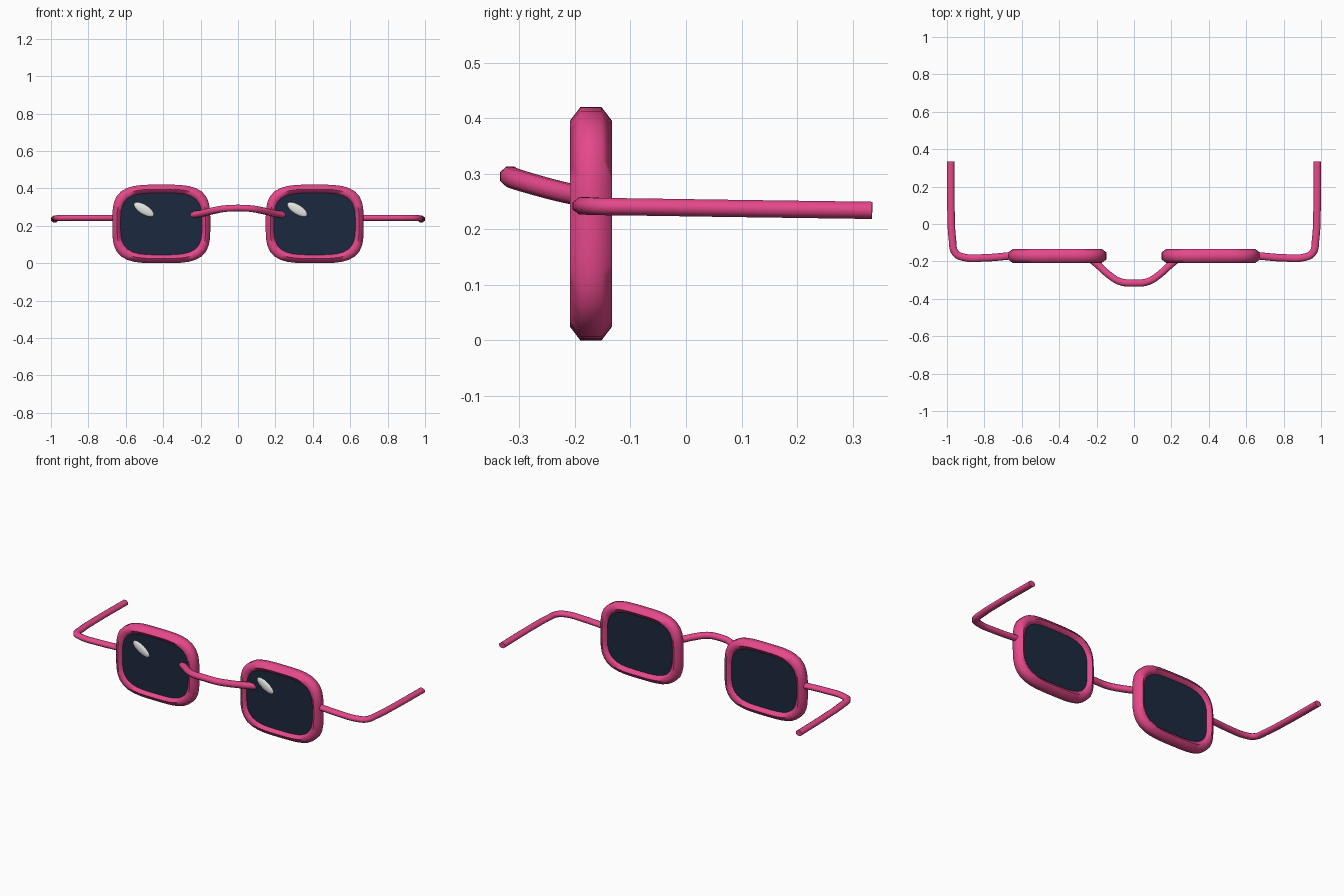
import bpy, bmesh, math

cube = bpy.data.objects.get("Cube")
if cube:
    bpy.data.objects.remove(cube, do_unlink=True)


def material(name, color):
    m = bpy.data.materials.new(name)
    m.use_nodes = True
    m.diffuse_color = (*color, 1)
    m.node_tree.nodes["Principled BSDF"].inputs["Base Color"].default_value = (*color, 1)
    return m


PINK = material("pink plastic", (0.78, 0.065, 0.255))
DARK = material("dark lens", (0.012, 0.022, 0.05))
WHITE = material("white glint", (0.88, 0.88, 0.86))

CENTRE_X, CENTRE_Y, CENTRE_Z = 0.41, -0.171, 0.21
HALF_W, HALF_H = 0.262, 0.21
STEPS = 48


def outline(inset):
    """Rounded-square loop, as (x, z) pairs, set in from the outer edge."""
    pts = []
    for i in range(STEPS):
        a = 2 * math.pi * i / STEPS
        c, s = math.cos(a), math.sin(a)
        r = (abs(c) ** 3.6 + abs(s) ** 3.6) ** (-1 / 3.6)
        pts.append(((HALF_W - inset) * c * r, (HALF_H - inset) * s * r))
    return pts


def loft(name, loops, mat, side, closed):
    """Join (inset, y) loops into a ring, or a capped slab if not closed."""
    bm = bmesh.new()
    rows = [[bm.verts.new((x, y, z)) for x, z in outline(inset)] for inset, y in loops]
    pairs = list(zip(rows, rows[1:]))
    if closed:
        pairs.append((rows[-1], rows[0]))
    else:
        bm.faces.new(rows[0])
        bm.faces.new(rows[-1])
    for p, q in pairs:
        for i in range(STEPS):
            j = (i + 1) % STEPS
            bm.faces.new((p[i], p[j], q[j], q[i]))
    bmesh.ops.recalc_face_normals(bm, faces=bm.faces)
    return finish(name, bm, mat, (side * CENTRE_X, CENTRE_Y, CENTRE_Z))


def finish(name, bm, mat, location):
    mesh = bpy.data.meshes.new(name)
    bm.to_mesh(mesh)
    bm.free()
    obj = bpy.data.objects.new(name, mesh)
    bpy.context.collection.objects.link(obj)
    mesh.materials.append(mat)
    obj.location = location
    select(obj)
    bpy.ops.object.shade_smooth_by_angle(angle=math.radians(70))
    return obj


def select(obj):
    bpy.ops.object.select_all(action="DESELECT")
    obj.select_set(True)
    bpy.context.view_layer.objects.active = obj


def wire(name, points, half_w, half_h):
    """Capped rod with a chamfered square section along a smooth path."""
    # Section profile
    shape = bpy.data.curves.new(name + "_section", "CURVE")
    loop = shape.splines.new("POLY")
    loop.points.add(7)
    loop.use_cyclic_u = True
    for k, p in enumerate(loop.points):
        a = math.pi / 8 + k * math.pi / 4
        stretch = 1 / math.cos(math.pi / 8)
        p.co = (half_w * stretch * math.cos(a), half_h * stretch * math.sin(a), 0, 1)
    helper = bpy.data.objects.new(name + "_section", shape)
    helper.hide_render = True
    bpy.context.collection.objects.link(helper)

    # Path
    curve = bpy.data.curves.new(name, "CURVE")
    curve.dimensions = "3D"
    curve.twist_mode = "Z_UP"
    curve.bevel_mode = "OBJECT"
    curve.bevel_object = helper
    curve.use_fill_caps = True
    curve.resolution_u = 5
    spline = curve.splines.new("BEZIER")
    spline.bezier_points.add(len(points) - 1)
    for bp, co in zip(spline.bezier_points, points):
        bp.co = co
        bp.handle_left_type = bp.handle_right_type = "AUTO"
    curve.materials.append(PINK)
    obj = bpy.data.objects.new(name, curve)
    bpy.context.collection.objects.link(obj)
    select(obj)
    bpy.ops.object.convert(target="MESH")
    bpy.data.objects.remove(helper, do_unlink=True)

    # Weld the caps and turn the faces outward
    bm = bmesh.new()
    bm.from_mesh(obj.data)
    bmesh.ops.remove_doubles(bm, verts=bm.verts, dist=0.0001)
    bmesh.ops.recalc_face_normals(bm, faces=bm.faces)
    bm.to_mesh(obj.data)
    bm.free()
    bpy.ops.object.shade_smooth_by_angle(angle=math.radians(70))


# Hexagonal rim section: flat outside and inside, ridged at front and back
section = [(0, -0.019), (0.025, -0.038), (0.05, -0.019),
           (0.05, 0.019), (0.025, 0.038), (0, 0.019)]

for side, label in ((1, "left"), (-1, "right")):
    loft(label + "_rim", section, PINK, side, True)
    loft(label + "_lens", [(0.04, -0.023), (0.04, 0.021)], DARK, side, False)

    # Slanted glint bulging from the lens
    bm = bmesh.new()
    bmesh.ops.create_uvsphere(bm, u_segments=16, v_segments=8, radius=1)
    glint = finish(label + "_glint", bm, WHITE, (side * CENTRE_X - 0.093, -0.194, 0.287))
    glint.scale = (0.062, 0.012, 0.026)
    glint.rotation_euler = (0, math.radians(32), 0)

    # Temple arm, bending back at the hinge
    wire(label + "_temple", [(side * x, y, z) for x, y, z in (
        (0.64, -0.168, 0.242), (0.8, -0.181, 0.242), (0.91, -0.178, 0.242),
        (0.955, -0.155, 0.241), (0.971, -0.08, 0.24), (0.978, 0.05, 0.238),
        (0.98, 0.335, 0.234))], 0.02, 0.0155)

# Nose bridge arching forward and up
half = [(0.25, -0.172, 0.257), (0.19, -0.222, 0.267), (0.13, -0.275, 0.281), (0.075, -0.308, 0.291)]
wire("bridge", [(-x, y, z) for x, y, z in half] + [(0, -0.316, 0.295)] + half[::-1], 0.019, 0.0175)
